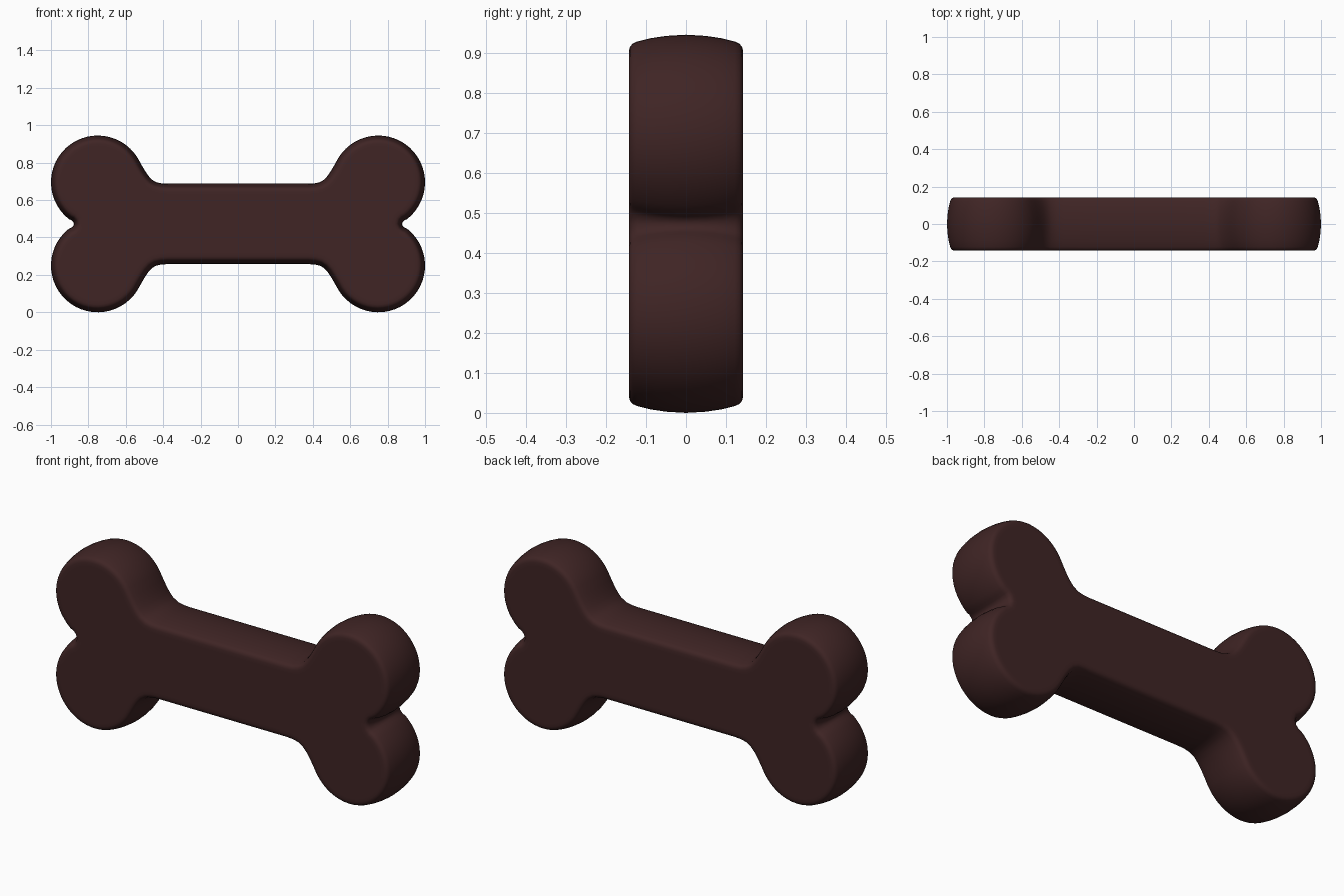
import bpy
import bmesh
from math import cos, sin, radians
from mathutils import Vector

cube = bpy.data.objects.get("Cube")
if cube:
    bpy.data.objects.remove(cube, do_unlink=True)

MID = 0.4725      # height of the bone's centre line
LOBE_R = 0.25

# Quarter outline: end notch, round lobe, fillet, shaft
quarter = [(0.877, 0.0), (0.881, 0.011), (0.889, 0.019)]
for i in range(29):
    a = radians(-52 + i * 200 / 28)
    quarter.append((0.75 + LOBE_R * cos(a), 0.2225 + LOBE_R * sin(a)))
quarter += [(0.515, 0.314), (0.498, 0.285), (0.48, 0.258), (0.46, 0.236),
            (0.438, 0.223), (0.41, 0.217), (0.375, 0.215), (0.19, 0.215),
            (0.0, 0.215)]

# Mirror to the full outline
half = quarter + [(-x, z) for x, z in reversed(quarter[:-1])]
outline = [Vector(p) for p in half + [(x, -z) for x, z in reversed(half[1:-1])]]


def inset_outline(amount):
    """Move each outline point inwards along its normal."""
    result = []
    for i, p in enumerate(outline):
        before = (p - outline[i - 1]).normalized()
        after = (outline[(i + 1) % len(outline)] - p).normalized()
        t = (before + after).normalized()
        result.append(p + amount * Vector((-t.y, t.x)))
    return result


# Cross-section of the rim: inset and depth, from the middle to the flat face
rim = [(0.0, 0.0), (0.003, 0.05), (0.009, 0.09), (0.017, 0.122),
       (0.022, 0.133), (0.03, 0.14), (0.042, 0.143), (0.06, 0.143)]
section = [(d, -y) for d, y in reversed(rim)] + rim[1:]

bm = bmesh.new()
rings = [[bm.verts.new((p.x, y, MID + p.y)) for p in inset_outline(d)]
         for d, y in section]
count = len(outline)
for low, high in zip(rings, rings[1:]):
    for i in range(count):
        j = (i + 1) % count
        bm.faces.new((low[i], low[j], high[j], high[i]))
bm.faces.new(rings[0])
bm.faces.new(rings[-1])
bmesh.ops.recalc_face_normals(bm, faces=bm.faces)

mesh = bpy.data.meshes.new("bone")
bm.to_mesh(mesh)
bm.free()
bone = bpy.data.objects.new("bone", mesh)
bpy.context.collection.objects.link(bone)

# Dark brown colour
color = (0.05, 0.018, 0.018, 1.0)
brown = bpy.data.materials.new("dark brown")
brown.use_nodes = True
brown.diffuse_color = color
for node in brown.node_tree.nodes:
    if node.type == 'BSDF_PRINCIPLED':
        node.inputs["Base Color"].default_value = color
mesh.materials.append(brown)

bpy.ops.object.select_all(action='DESELECT')
bone.select_set(True)
bpy.context.view_layer.objects.active = bone
bpy.ops.object.shade_smooth_by_angle(angle=radians(50))
